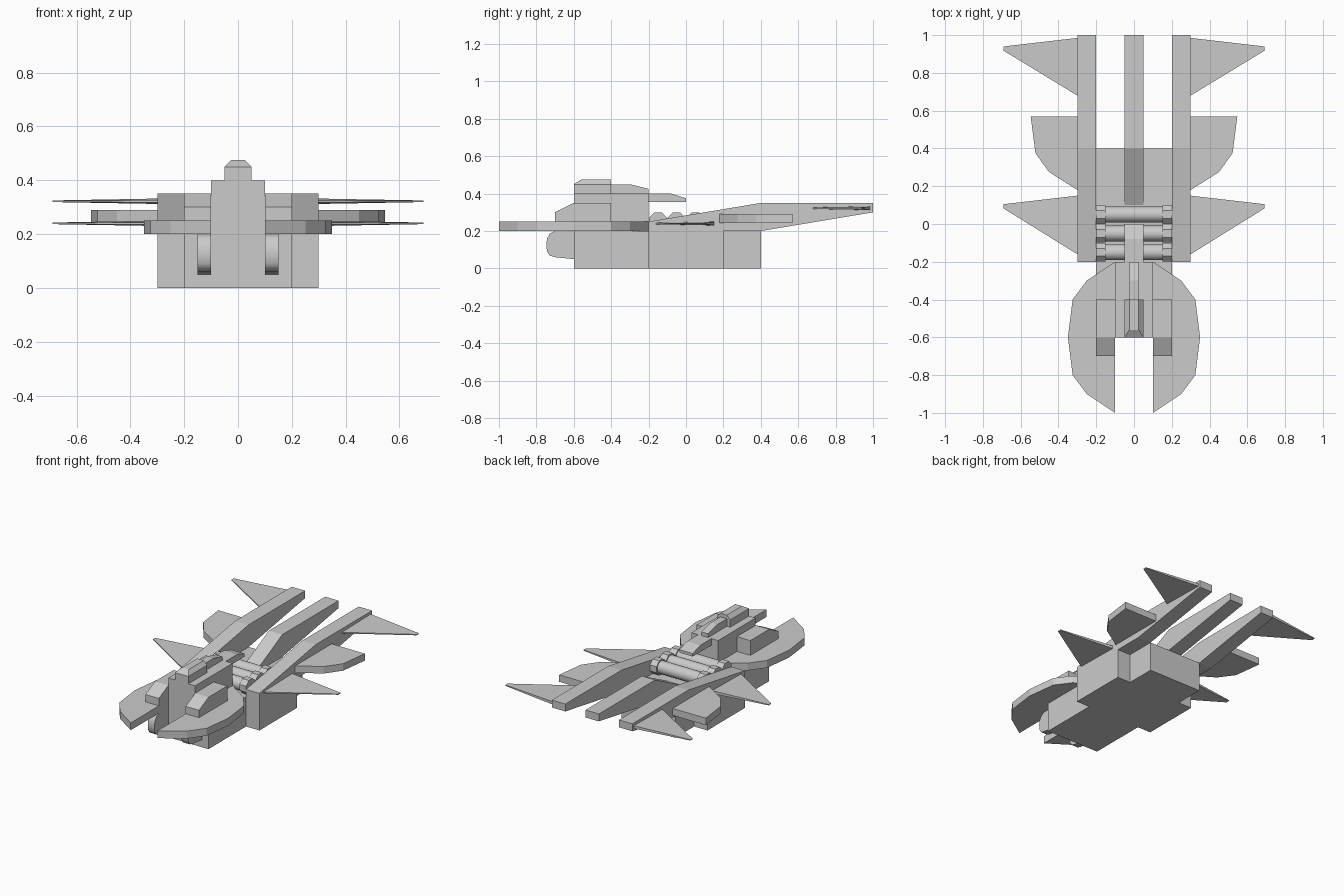
import bpy, bmesh, math

cube = bpy.data.objects.get("Cube")
if cube:
    bpy.data.objects.remove(cube, do_unlink=True)

GREY = (0.6, 0.6, 0.6, 1)
mat = bpy.data.materials.new("hull grey")
mat.use_nodes = True
mat.diffuse_color = GREY
mat.node_tree.nodes["Principled BSDF"].inputs["Base Color"].default_value = GREY


def finish(name, bm, smooth=False):
    bmesh.ops.recalc_face_normals(bm, faces=bm.faces)
    me = bpy.data.meshes.new(name)
    bm.to_mesh(me)
    bm.free()
    me.materials.append(mat)
    ob = bpy.data.objects.new(name, me)
    bpy.context.collection.objects.link(ob)
    if smooth:
        bpy.ops.object.select_all(action="DESELECT")
        ob.select_set(True)
        bpy.context.view_layer.objects.active = ob
        bpy.ops.object.shade_smooth_by_angle(angle=math.radians(40))
    return ob


def loft(name, rings, smooth=False):
    """Solid between two matching outlines."""
    bm = bmesh.new()
    a, b = [[bm.verts.new(p) for p in ring] for ring in rings]
    bm.faces.new(a)
    bm.faces.new(b)
    for i in range(len(a)):
        j = (i + 1) % len(a)
        bm.faces.new((a[i], a[j], b[j], b[i]))
    return finish(name, bm, smooth)


def side_prism(name, outline, x0, x1, smooth=False):
    """Side profile of (y, z) points extruded across x."""
    return loft(name, [[(x, y, z) for y, z in outline] for x in (x0, x1)], smooth)


def plan_prism(name, outline, z0, z1, side=1):
    """Plan outline of (x, y) points extruded up z."""
    return loft(name, [[(x * side, y, z) for x, y in outline] for z in (z0, z1)])


def box(name, x0, x1, y0, y1, z0, z1):
    return side_prism(name, [(y0, z0), (y1, z0), (y1, z1), (y0, z1)], x0, x1)


def rod(name, x0, x1, y, z, r, n, smooth):
    ring = [(y + r * math.cos((i + 0.5) * math.tau / n),
             z + r * math.sin((i + 0.5) * math.tau / n)) for i in range(n)]
    return side_prism(name, ring, x0, x1, smooth)


# Hull, head and parts on top of the head
box("hull", -0.2, 0.2, -0.6, 0.4, 0, 0.2)
box("head_block", -0.1, 0.1, -0.6, -0.2, 0.2, 0.4)
box("turret_base", -0.05, 0.05, -0.6, -0.4, 0.4, 0.45)
loft("turret_cap", [
    [(-0.05, -0.6, 0.45), (0.05, -0.6, 0.45), (0.05, -0.4, 0.45), (-0.05, -0.4, 0.45)],
    [(-0.025, -0.56, 0.475), (0.025, -0.56, 0.475), (0.025, -0.4, 0.475), (-0.025, -0.4, 0.475)]])
side_prism("turret_ridge", [(-0.4, 0.4), (-0.4, 0.45), (-0.3, 0.45), (-0.2, 0.425), (-0.2, 0.4)],
           -0.025, 0.025)
side_prism("neck_beam", [(-0.2, 0.355), (-0.2, 0.4), (-0.08, 0.4), (0, 0.375), (0, 0.355)],
           -0.05, 0.05)

# Central spine
side_prism("tail_spine", [(0.1, 0.2), (0.4, 0.35), (1, 0.35), (1, 0.3), (0.4, 0.2)], -0.05, 0.05)

# Cross rollers with raised end rings
for k, y in enumerate((-0.15, -0.05, 0.05)):
    rod(f"roller_{k + 1}", -0.15, 0.15, y, 0.25, 0.042, 20, True)
    for side, label in ((1, "left"), (-1, "right")):
        rod(f"roller_ring_{k + 1}_{label}", 0.15 * side, 0.2 * side, y, 0.25, 0.053, 8, False)

RAIL = [(-0.2, 0.2), (-0.2, 0.25), (0.4, 0.35), (1, 0.35), (1, 0.3), (0.4, 0.2)]
POD = [(-0.7, 0.25), (-0.7, 0.3), (-0.6, 0.35), (-0.4, 0.35), (-0.4, 0.25)]
NOZZLE = [(-0.6, 0.2), (-0.7, 0.2), (-0.728, 0.187), (-0.743, 0.16), (-0.747, 0.125),
          (-0.743, 0.09), (-0.728, 0.068), (-0.7, 0.06), (-0.6, 0.05)]
MANDIBLE = [(0.1, -0.2), (0.25, -0.3), (0.325, -0.4), (0.35, -0.6),
            (0.325, -0.8), (0.25, -0.9), (0.1, -1)]
WING = [(0.28, 0.57), (0.547, 0.57), (0.522, 0.375), (0.45, 0.275), (0.3, 0.18), (0.28, 0.18)]


def fin(name, side, back, front, z):
    """Thin spike, thickest at its rear root."""
    tip = back - 0.045
    plan = [(0.3, back, 0.01), (0.69, tip, 0.003), (0.69, tip - 0.023, 0.003), (0.3, front, 0.004)]
    loft(name, [[(x * side, y, z + s * t) for x, y, t in plan] for s in (-1, 1)])


# Mirrored parts
for side, label in ((1, "left"), (-1, "right")):
    box(f"side_block_{label}", 0.2 * side, 0.3 * side, -0.2, 0.2, 0, 0.2)
    side_prism(f"side_rail_{label}", RAIL, 0.2 * side, 0.3 * side)
    side_prism(f"pod_{label}", POD, 0.1 * side, 0.2 * side)
    side_prism(f"front_nozzle_{label}", NOZZLE, 0.1 * side, 0.15 * side, True)
    plan_prism(f"mandible_{label}", MANDIBLE, 0.2, 0.25, side)
    plan_prism(f"wing_{label}", WING, 0.243, 0.29, side)
    fin(f"front_fin_{label}", side, 0.15, -0.16, 0.24)
    fin(f"rear_fin_{label}", side, 0.985, 0.68, 0.322)
